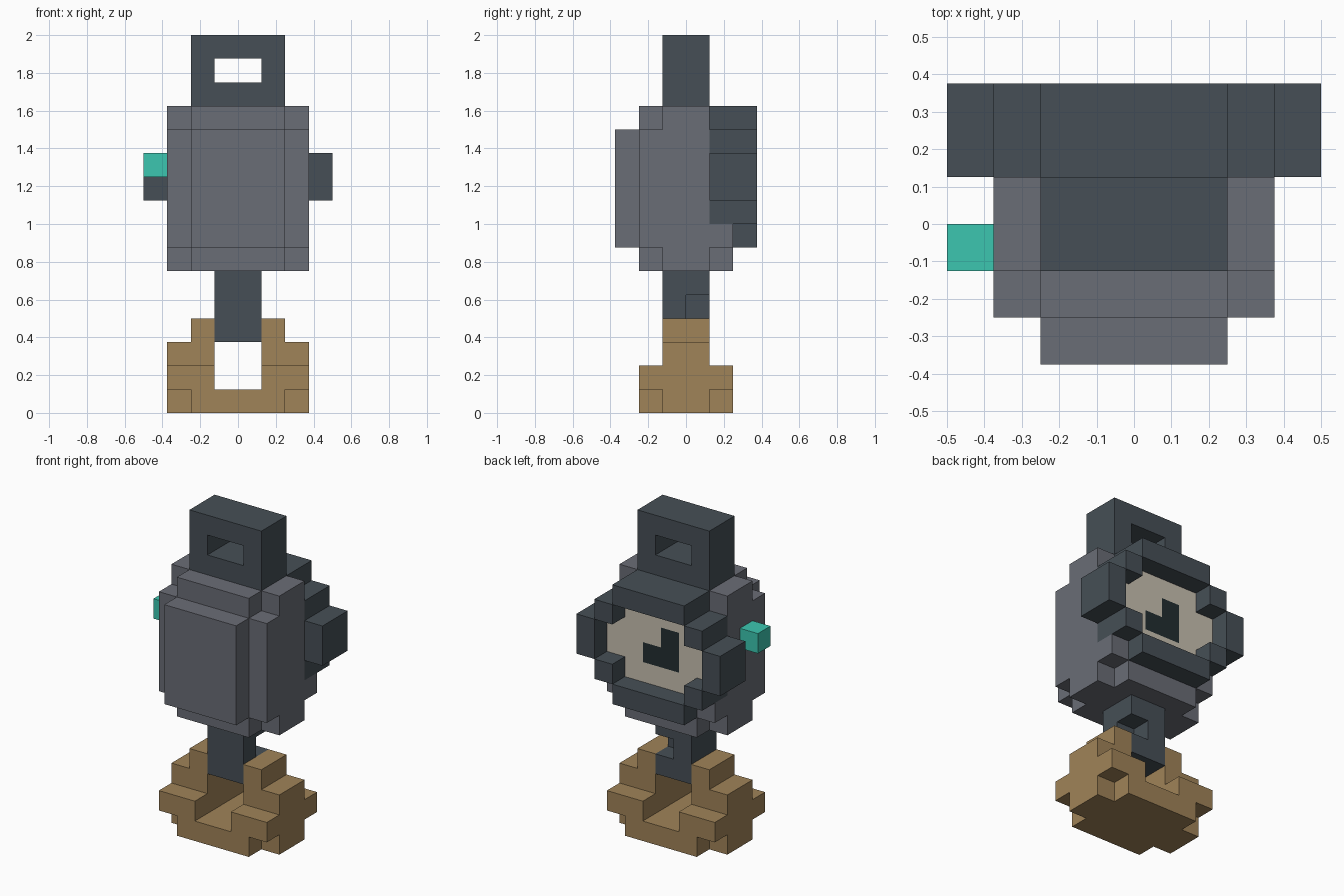
import bpy
import bmesh
from mathutils import Vector

U = 0.125  # edge length of one block

cube = bpy.data.objects.get("Cube")
if cube:
    bpy.data.objects.remove(cube, do_unlink=True)


def linear(c):
    c /= 255
    return c / 12.92 if c <= 0.04045 else ((c + 0.055) / 1.055) ** 2.4


def material(name, *rgb):
    mat = bpy.data.materials.new(name)
    mat.use_nodes = True
    color = (*map(linear, rgb), 1)
    mat.diffuse_color = color
    mat.node_tree.nodes["Principled BSDF"].inputs["Base Color"].default_value = color
    return mat


slate = material("dark slate", 70, 79, 86)
gray = material("stone gray", 106, 109, 118)
wood = material("tan wood", 160, 131, 88)
teal = material("teal", 60, 198, 176)
cream = material("dial cream", 200, 192, 177)
ink = material("hand black", 34, 46, 48)


def block(x0, x1, y0, y1, z0, z1):
    """Unit cells filling a box."""
    return {(x, y, z) for x in range(x0, x1) for y in range(y0, y1) for z in range(z0, z1)}


def wide(w, y0, y1, z0, z1):
    """Box centred on x."""
    return block(-w, w, y0, y1, z0, z1)


def skin(name, cells, mats, rule=None):
    """Outer faces of a set of cells as one mesh; rule picks the material."""
    bm = bmesh.new()
    for cell in cells:
        centre = Vector(cell) + Vector((0.5, 0.5, 0.5))
        for axis in range(3):
            for sign in (-1, 1):
                normal = Vector((0, 0, 0))
                normal[axis] = sign
                if tuple(int(a + b) for a, b in zip(cell, normal)) in cells:
                    continue
                side, up = Vector((0, 0, 0)), Vector((0, 0, 0))
                side[(axis + 1) % 3] = 0.5
                up[(axis + 2) % 3] = 0.5 * sign
                mid = centre + normal / 2
                corners = (mid - side - up, mid + side - up, mid + side + up, mid - side + up)
                face = bm.faces.new([bm.verts.new(c * U) for c in corners])
                if rule:
                    face.material_index = rule(mid, normal)
    bmesh.ops.remove_doubles(bm, verts=bm.verts, dist=U / 100)
    mesh = bpy.data.meshes.new(name)
    bm.to_mesh(mesh)
    bm.free()
    for mat in mats:
        mesh.materials.append(mat)
    obj = bpy.data.objects.new(name, mesh)
    bpy.context.collection.objects.link(obj)


# Stepped base with a channel and two cheeks holding the neck
base = wide(3, -1, 1, 0, 1) | wide(2, -2, 2, 0, 1)
base |= wide(3, -2, 2, 1, 2) | wide(3, -1, 1, 2, 3) | wide(2, -1, 1, 3, 4)
base -= wide(1, -2, 2, 1, 4)
skin("base", base, [wood])

# Neck with a notched back corner
skin("neck", wide(1, -1, 1, 3, 6) - block(0, 1, 0, 1, 4, 5), [slate])

# Body with stepped front, and a lip under the dial
body = wide(2, -3, -2, 7, 12)
body |= wide(3, -2, -1, 7, 12) | wide(2, -2, -1, 6, 13)
body |= wide(3, -1, 1, 6, 13)
body |= wide(2, 1, 2, 6, 7) | wide(3, 1, 2, 7, 8)
skin("body", body, [gray])

# Handle with a slot
skin("handle", wide(2, -1, 1, 13, 16) - wide(1, -1, 1, 14, 15), [slate])

# Dial case: stepped round housing with a recessed painted face on the back
case = wide(2, 1, 3, 12, 13) | wide(3, 1, 3, 8, 12) | wide(4, 1, 3, 9, 11)
case |= wide(2, 2, 3, 7, 8)
case -= wide(2, 2, 3, 8, 12) | wide(3, 2, 3, 9, 11)


def dial_rule(mid, normal):
    if normal.y < 0.5 or mid.y > 2.5:
        return 0
    upright = -1 < mid.x < 0 and 9 < mid.z < 11
    level = 0 < mid.x < 1 and 9 < mid.z < 10
    return 2 if upright or level else 1


skin("dial_case", case, [slate, cream, ink], dial_rule)

# Side button
skin("button", block(-4, -3, -1, 0, 10, 11), [teal])
